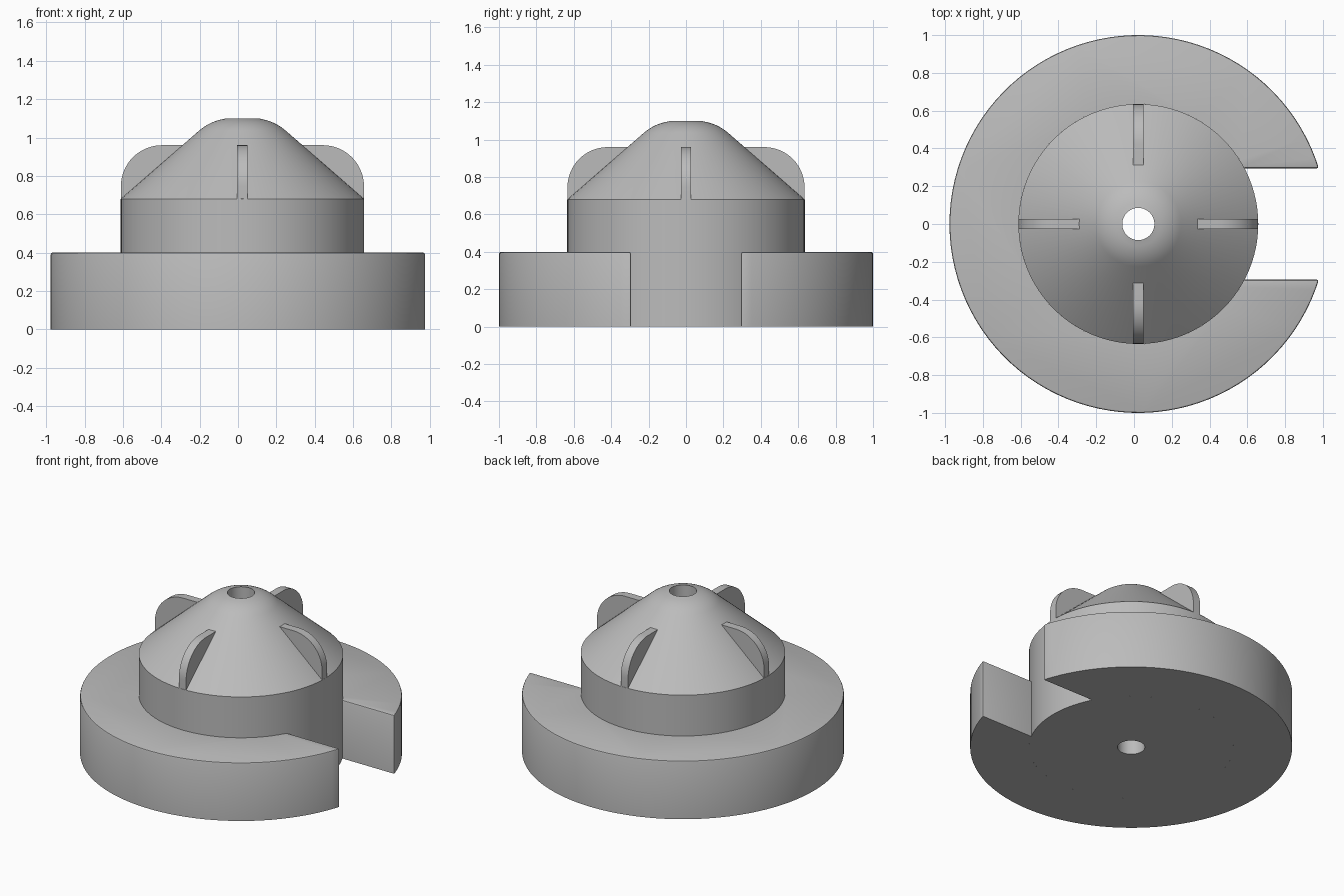
import bpy, bmesh
from math import sin, cos, asin, atan2, pi, tan, radians
from mathutils import Matrix, Vector

if "Cube" in bpy.data.objects:
    bpy.data.objects.remove(bpy.data.objects["Cube"])

CX = 0.023                      # turning axis of the whole part
DISC_R, DISC_H, GAP = 1.0, 0.4, 0.295
HUB_R, HUB_H, TOP, BORE = 0.635, 0.68, 1.1, 0.085
SLOPE, FILLET = 0.87, 0.26

grey = bpy.data.materials.new("plain_grey")
grey.use_nodes = True
COLOUR = (0.5, 0.5, 0.5, 1)
grey.diffuse_color = COLOUR
grey.node_tree.nodes["Principled BSDF"].inputs["Base Color"].default_value = COLOUR


def finish(bm, name):
    """Turn a bmesh into a placed, shaded object."""
    bmesh.ops.recalc_face_normals(bm, faces=bm.faces[:])
    mesh = bpy.data.meshes.new(name)
    bm.to_mesh(mesh)
    bm.free()
    mesh.materials.append(grey)
    obj = bpy.data.objects.new(name, mesh)
    bpy.context.collection.objects.link(obj)
    obj.location.x = CX
    bpy.ops.object.select_all(action='DESELECT')
    obj.select_set(True)
    bpy.context.view_layer.objects.active = obj
    bpy.ops.object.shade_smooth_by_angle(angle=radians(25))
    return obj


def extrude(points, vec):
    """Prism from a flat outline."""
    bm = bmesh.new()
    face = bm.faces.new([bm.verts.new(p) for p in points])
    new = bmesh.ops.extrude_face_region(bm, geom=[face], use_keep_orig=True)["geom"]
    bmesh.ops.translate(bm, vec=vec, verts=[v for v in new if isinstance(v, bmesh.types.BMVert)])
    return bm


# Hub: cylinder, cone and rounded crown, with a bore right through
angle = atan2(SLOPE, 1)
start = HUB_R - (TOP - HUB_H) / SLOPE - FILLET * tan(angle / 2)
profile = [(BORE, 0), (HUB_R, 0), (HUB_R, HUB_H)]
for i in range(13):
    a = angle * (1 - i / 12)
    r = start + FILLET * sin(a)
    if r > BORE + 0.004:
        profile.append((r, TOP - FILLET * (1 - cos(a))))
profile.append((BORE, TOP))
bm = bmesh.new()
ring = [bm.verts.new((r, 0, z)) for r, z in profile]
edges = [bm.edges.new((ring[i - 1], ring[i])) for i in range(len(ring))]
bmesh.ops.spin(bm, geom=ring + edges, cent=(0, 0, 0), axis=(0, 0, 1),
               angle=2 * pi, steps=96, use_merge=True)
bmesh.ops.remove_doubles(bm, verts=bm.verts[:], dist=1e-5)
finish(bm, "hub")

# Disc: thick flange with a parallel-sided gap on one side
outline = []
for radius, steps, way in ((DISC_R, 96, 1), (HUB_R, 72, -1)):
    a0 = asin(GAP / radius)
    arc = [a0 + (2 * pi - 2 * a0) * i / steps for i in range(steps + 1)][::way]
    outline += [(radius * cos(a), radius * sin(a), 0) for a in arc]
bm = extrude(outline, Vector((0, 0, DISC_H)))
rim = []
for e in bm.edges:
    outer = [v.co.xy.length > HUB_R + 0.01 for v in e.verts]
    high = [v.co.z > 0.01 for v in e.verts]
    if e.calc_face_angle(0) > 0.5 and any(outer) and any(high):
        rim.append(e)
bmesh.ops.bevel(bm, geom=rim, offset=0.01, segments=2, profile=0.5, affect='EDGES')
finish(bm, "flange")

# Fins: four round-shouldered ribs standing on the cone
FIN_TOP, FIN_W, ROUND = 0.96, 0.055, 0.215
side = [(0.3, HUB_H), (HUB_R - 0.001, HUB_H)]
for i in range(17):
    a = pi / 2 * i / 16
    side.append((HUB_R - 0.001 - ROUND * (1 - cos(a)), FIN_TOP - ROUND * (1 - sin(a))))
side.append((0.3, FIN_TOP))
for i, name in enumerate(("left_fin", "back_fin", "right_fin", "front_fin")):
    bm = extrude([(r, -FIN_W / 2, z) for r, z in side], Vector((0, FIN_W, 0)))
    bm.transform(Matrix.Rotation(i * pi / 2, 4, 'Z'))
    finish(bm, name)
